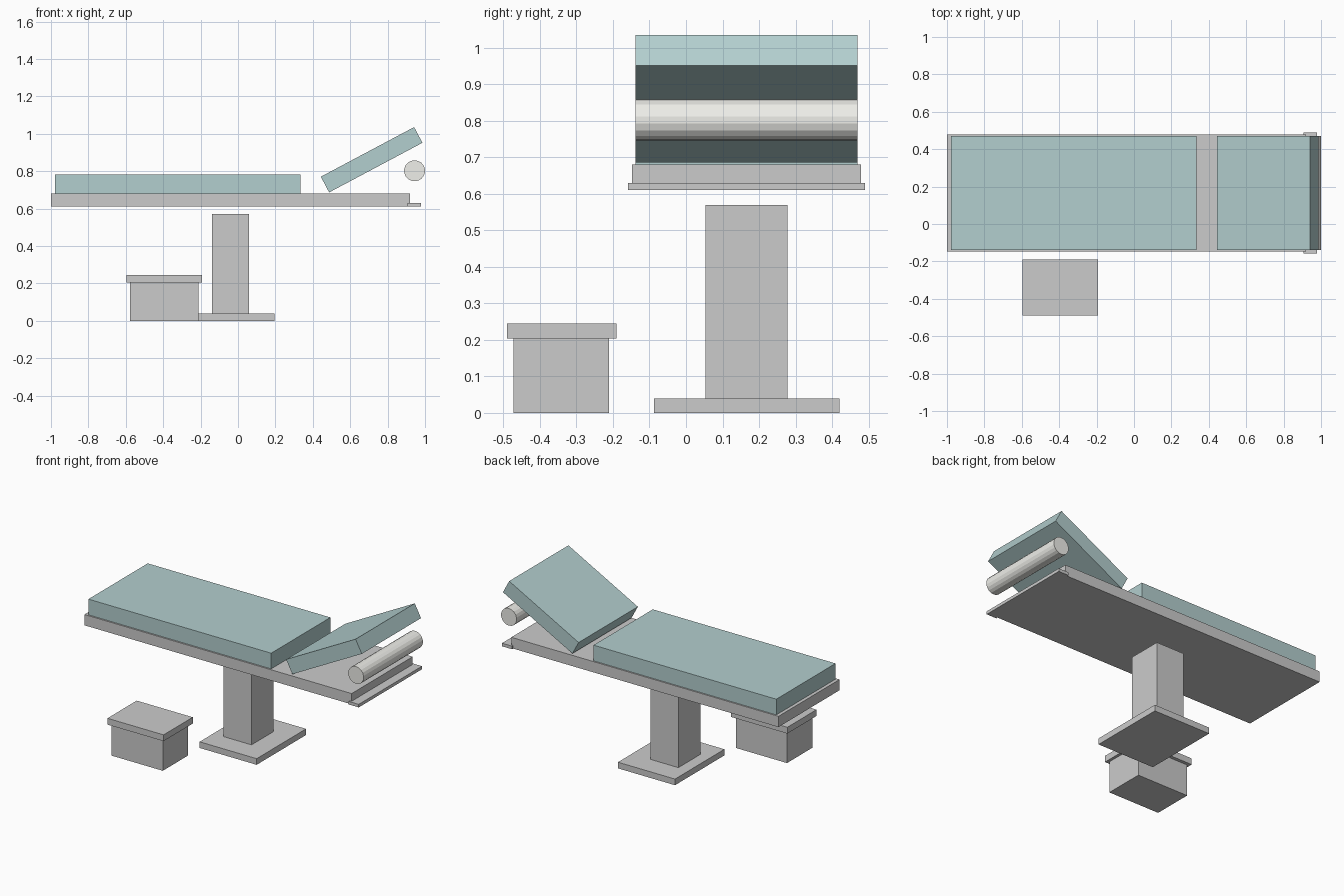
import bpy, bmesh
from math import radians
from mathutils import Matrix, Vector

if "Cube" in bpy.data.objects:
    bpy.data.objects.remove(bpy.data.objects["Cube"])


def material(name, rgb):
    m = bpy.data.materials.new(name)
    m.diffuse_color = (*rgb, 1)
    m.use_nodes = True
    m.node_tree.nodes["Principled BSDF"].inputs["Base Color"].default_value = m.diffuse_color
    return m


def finish(name, bm, mat=None):
    mesh = bpy.data.meshes.new(name)
    bm.to_mesh(mesh)
    bm.free()
    obj = bpy.data.objects.new(name, mesh)
    bpy.context.collection.objects.link(obj)
    if mat:
        mesh.materials.append(mat)
    return obj


def box(name, x, y, z, mat=None):
    """Box given by its (min, max) range on each axis."""
    lo, hi = Vector((x[0], y[0], z[0])), Vector((x[1], y[1], z[1]))
    bm = bmesh.new()
    bmesh.ops.create_cube(bm, size=1, matrix=Matrix.Diagonal((*(hi - lo), 1)))
    obj = finish(name, bm, mat)
    obj.location = (lo + hi) / 2
    return obj


teal = material("teal_vinyl", (0.45, 0.62, 0.62))
paper = material("paper_white", (0.86, 0.86, 0.82))
PAD_Y = (-0.138, 0.47)

# Pedestal
box("base_plate", (-0.215, 0.195), (-0.087, 0.42), (0, 0.04))
box("column", (-0.14, 0.06), (0.053, 0.278), (0.04, 0.57))

# Table top and the thin plate at its head end
box("table_frame", (-1, 0.92), (-0.148, 0.479), (0.61, 0.68))
box("head_plate", (0.907, 0.979), (-0.159, 0.49), (0.61, 0.63))

# Cushions: flat body pad and tilted backrest
box("body_cushion", (-0.978, 0.335), PAD_Y, (0.68, 0.782), teal)
backrest = box("backrest_cushion", (-0.2825, 0.2825), PAD_Y, (-0.0475, 0.0475), teal)
backrest.location.x, backrest.location.z = 0.7145, 0.861
backrest.rotation_euler.y = radians(-28)

# Paper roll behind the backrest
bm = bmesh.new()
bmesh.ops.create_cone(bm, cap_ends=True, segments=18, radius1=0.056, radius2=0.056,
                      depth=PAD_Y[1] - PAD_Y[0])
roll = finish("paper_roll", bm, paper)
roll.location = (0.944, sum(PAD_Y) / 2, 0.802)
roll.rotation_euler.x = radians(90)

# Step stool
box("stool_body", (-0.578, -0.21), (-0.472, -0.211), (0, 0.204))
box("stool_top", (-0.595, -0.192), (-0.49, -0.19), (0.204, 0.245))
